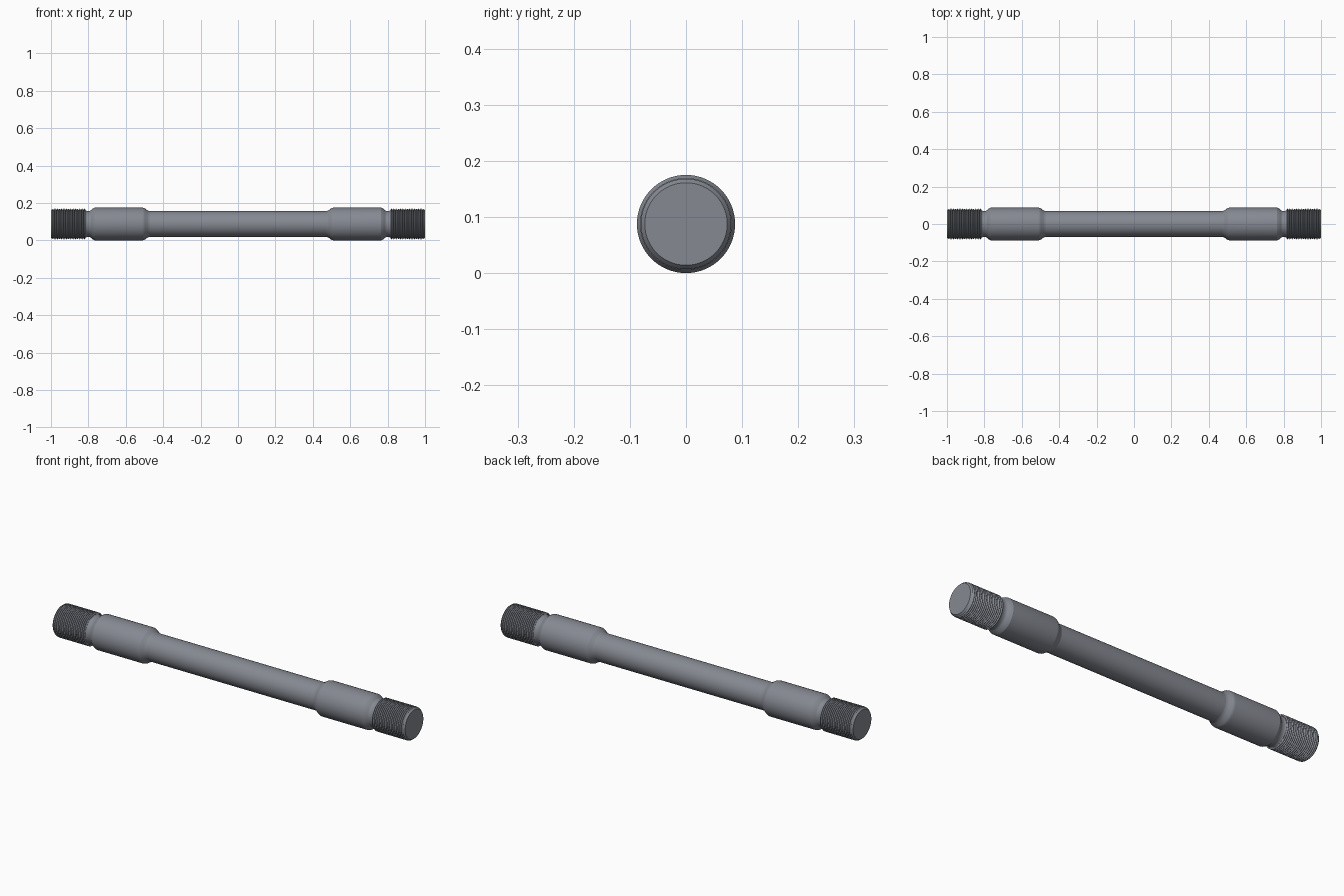
import bpy, bmesh, math

if "Cube" in bpy.data.objects:
    bpy.data.objects.remove(bpy.data.objects["Cube"])

SIDES = 64
AXIS_Z = 0.0875

# Dark blue-grey steel
steel = bpy.data.materials.new("dark_steel")
steel.diffuse_color = (0.235, 0.25, 0.285, 1)
steel.use_nodes = True
steel.node_tree.nodes["Principled BSDF"].inputs["Base Color"].default_value = steel.diffuse_color


def lathe(name, profile, cap_end=False, angle=25):
    """Revolve (x, radius) points about the lengthwise axis."""
    bm = bmesh.new()
    rings = []
    for x, r in profile:
        rings.append([bm.verts.new((x, r * math.cos(2 * math.pi * i / SIDES),
                                    r * math.sin(2 * math.pi * i / SIDES)))
                      for i in range(SIDES)])
    # x never decreases along a profile, so this winding faces outward
    for a, b in zip(rings, rings[1:]):
        for i in range(SIDES):
            j = (i + 1) % SIDES
            bm.faces.new((a[i], a[j], b[j], b[i]))
    if cap_end:
        bm.faces.new(rings[-1])
    mesh = bpy.data.meshes.new(name)
    bm.to_mesh(mesh)
    bm.free()
    mesh.materials.append(steel)
    ob = bpy.data.objects.new(name, mesh)
    bpy.context.collection.objects.link(ob)
    ob.location.z = AXIS_Z
    bpy.ops.object.select_all(action='DESELECT')
    ob.select_set(True)
    bpy.context.view_layer.objects.active = ob
    bpy.ops.object.shade_smooth_by_angle(angle=math.radians(angle))
    return ob


def mirror_ends(ob):
    mod = ob.modifiers.new("mirror_ends", 'MIRROR')
    mod.use_axis = (True, False, False)
    mod.use_mirror_merge = False


# Slim middle shank
lathe("shank", [(-0.47, 0.069), (0.47, 0.069)])

# Thick collars: filleted shoulder, body, outer chamfer, undercut neck
collar = [(0.47, 0.069), (0.478, 0.0705), (0.485, 0.074), (0.498, 0.083),
          (0.504, 0.0864), (0.512, 0.0875), (0.765, 0.0875), (0.777, 0.0815),
          (0.785, 0.0745), (0.789, 0.0718), (0.794, 0.0702), (0.799, 0.07),
          (0.806, 0.07), (0.811, 0.0715), (0.815, 0.074)]
mirror_ends(lathe("collar", collar))

# Threaded ends: repeated V ridges and a chamfered flat tip
START, STOP, RIDGES = 0.815, 0.988, 18
ROOT, CREST = 0.075, 0.082
pitch = (STOP - START) / RIDGES
thread = []
for k in range(RIDGES):
    x = START + k * pitch
    thread += [(x, ROOT), (x + 0.44 * pitch, CREST), (x + 0.56 * pitch, CREST)]
thread += [(STOP, ROOT), (0.9915, 0.0805), (1.0, 0.0735)]
mirror_ends(lathe("threaded_end", thread, cap_end=True))
